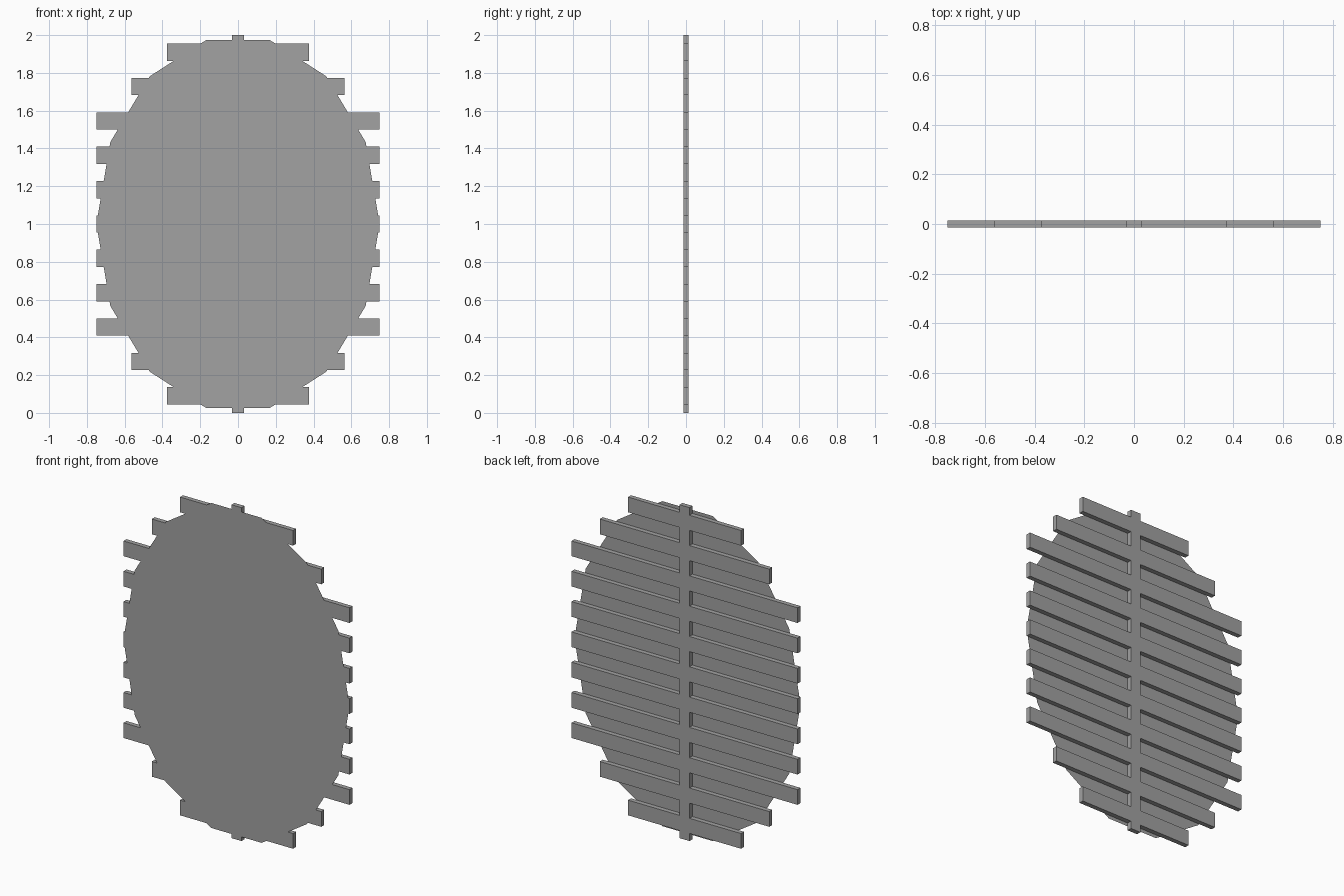
import bpy
import bmesh
from math import cos, sin, tau

cube = bpy.data.objects.get("Cube")
if cube:
    bpy.data.objects.remove(cube, do_unlink=True)

HALF_DEPTH = 0.014
SPINE_HALF = 0.033
SLAT_HALF_HEIGHT = 0.0455
PITCH = 2 / 11

grey = bpy.data.materials.new("plain grey")
grey.use_nodes = True
grey.diffuse_color = (0.36, 0.36, 0.36, 1)
grey.node_tree.nodes["Principled BSDF"].inputs["Base Color"].default_value = grey.diffuse_color


def add_object(name, bm):
    mesh = bpy.data.meshes.new(name)
    bm.to_mesh(mesh)
    bm.free()
    mesh.materials.append(grey)
    obj = bpy.data.objects.new(name, mesh)
    bpy.context.collection.objects.link(obj)
    return obj


def add_box(name, x0, x1, z0, z1):
    bm = bmesh.new()
    bmesh.ops.create_cube(bm, size=1)
    for v in bm.verts:
        v.co.x = x1 if v.co.x > 0 else x0
        v.co.y = HALF_DEPTH if v.co.y > 0 else -HALF_DEPTH
        v.co.z = z1 if v.co.z > 0 else z0
    return add_object(name, bm)


# Upright spine
add_box("spine", -SPINE_HALF, SPINE_HALF, 0, 2)

# Cross slats, one arm mirrored to the other side of the spine
for k in range(-5, 6):
    reach = {5: 0.375, 4: 0.5625}.get(abs(k), 0.75)
    z = 1 + k * PITCH
    slat = add_box(f"slat_{k + 6}", SPINE_HALF, reach,
                   z - SLAT_HALF_HEIGHT, z + SLAT_HALF_HEIGHT)
    slat.modifiers.new("mirror", "MIRROR").use_mirror_merge = False

# Flat fourteen-sided oval sheet, flush with the front of the slats
bm = bmesh.new()
SIDES = 14
rim = [bm.verts.new((0.75 * cos(tau * i / SIDES), -HALF_DEPTH - 0.0003,
                     1 + sin(tau * i / SIDES))) for i in range(SIDES)]
bm.faces.new(rim)
add_object("oval_panel", bm)
